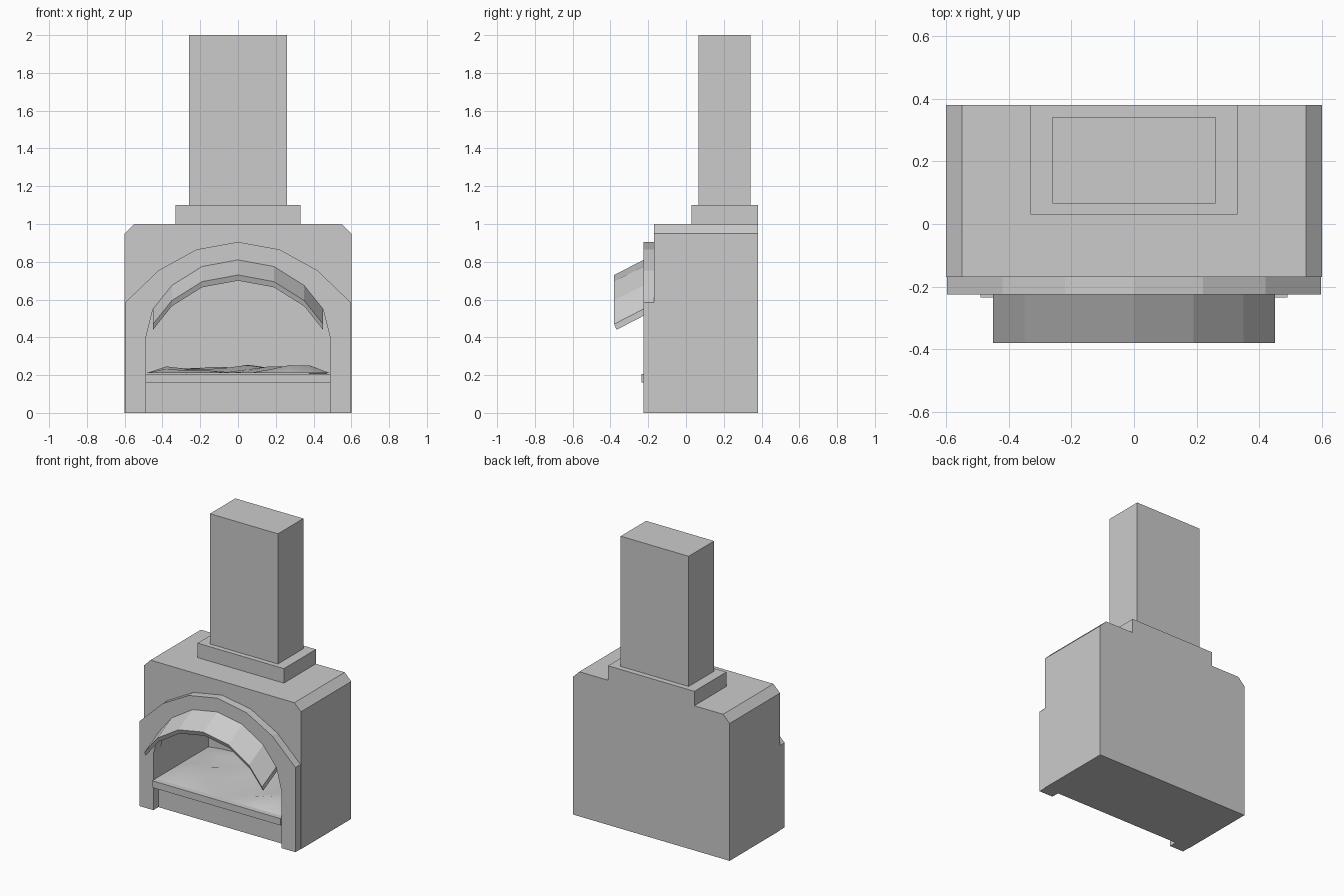
import bpy, bmesh, random, math

if "Cube" in bpy.data.objects:
    bpy.data.objects.remove(bpy.data.objects["Cube"])

random.seed(4)


def make_object(name, bm):
    bmesh.ops.recalc_face_normals(bm, faces=bm.faces)
    mesh = bpy.data.meshes.new(name)
    bm.to_mesh(mesh)
    bm.free()
    ob = bpy.data.objects.new(name, mesh)
    bpy.context.collection.objects.link(ob)
    return ob


def prism(name, profile, y0, y1):
    """Extrude an (x, z) outline from y0 to y1."""
    bm = bmesh.new()
    face = bm.faces.new([bm.verts.new((x, y0, z)) for x, z in profile])
    ext = bmesh.ops.extrude_face_region(bm, geom=[face])["geom"]
    verts = [v for v in ext if isinstance(v, bmesh.types.BMVert)]
    bmesh.ops.translate(bm, verts=verts, vec=(0, y1 - y0, 0))
    return make_object(name, bm)


def box(name, x, y0, y1, z0, z1):
    return prism(name, [(-x, z0), (x, z0), (x, z1), (-x, z1)], y0, y1)


def mirrored(half):
    """Complete an outline given from the centre top to the right end."""
    return [(-x, z) for x, z in reversed(half[1:])] + half


def cut(target, cutter):
    mod = target.modifiers.new("cut", "BOOLEAN")
    mod.operation = "DIFFERENCE"
    mod.solver = "EXACT"
    mod.object = cutter
    bpy.context.view_layer.objects.active = target
    bpy.ops.object.modifier_apply(modifier=mod.name)
    bpy.data.objects.remove(cutter)


hood_half = [(0, 0.81), (0.19, 0.775), (0.35, 0.675), (0.45, 0.55)]
opening_half = hood_half + [(0.49, 0.39)]
outer_half = [(0, 0.905), (0.22, 0.865), (0.42, 0.755), (0.597, 0.585), (0.597, 0)]

# Oven body with chamfered top, hollow chamber and arched mouth
body = prism("oven_body", mirrored([(0, 1), (0.55, 1), (0.6, 0.95), (0.6, 0)]), -0.17, 0.38)
cut(body, box("chamber_cutter", 0.49, -0.15, 0.375, 0.2, 0.8))
cut(body, prism("mouth_cutter", mirrored(opening_half + [(0.49, 0.2)]), -0.3, -0.1))

# Raised arch surround with two legs
inner = mirrored(opening_half + [(0.49, 0)])
prism("arch_surround", mirrored(outer_half) + inner[::-1], -0.225, -0.17)

# Sloping hood that continues the arch forwards and down
bm = bmesh.new()
section = [(-0.225, 0), (-0.38, -0.08), (-0.368, -0.11), (-0.213, -0.03)]
rings = [[bm.verts.new((x, y, z + dz)) for y, dz in section] for x, z in mirrored(hood_half)]
for a, b in zip(rings, rings[1:]):
    for i in range(4):
        j = (i + 1) % 4
        bm.faces.new((a[i], a[j], b[j], b[i]))
bm.faces.new(rings[0])
bm.faces.new(rings[-1])
make_object("hood", bm)

# Hearth shelf
box("hearth_shelf", 0.49, -0.235, -0.165, 0.16, 0.207)

# Uneven ash bed on the chamber floor
bm = bmesh.new()
bmesh.ops.create_grid(bm, x_segments=9, y_segments=6, size=1)
for v in bm.verts:
    edge = abs(v.co.x) > 0.99 or v.co.y < -0.99
    wave = 0.01 * math.sin(4 * v.co.x + 2 * v.co.y)
    z = 0.21 if edge else 0.232 + wave + random.uniform(-0.015, 0.015)
    v.co = (v.co.x * 0.488, 0.085 + v.co.y * 0.288, z)
ash = make_object("ash_bed", bm)
for p in ash.data.polygons:
    p.use_smooth = True

# Chimney collar and stack
box("chimney_collar", 0.33, 0.03, 0.38, 1.0, 1.1)
box("chimney_stack", 0.26, 0.065, 0.342, 1.1, 2.0)
